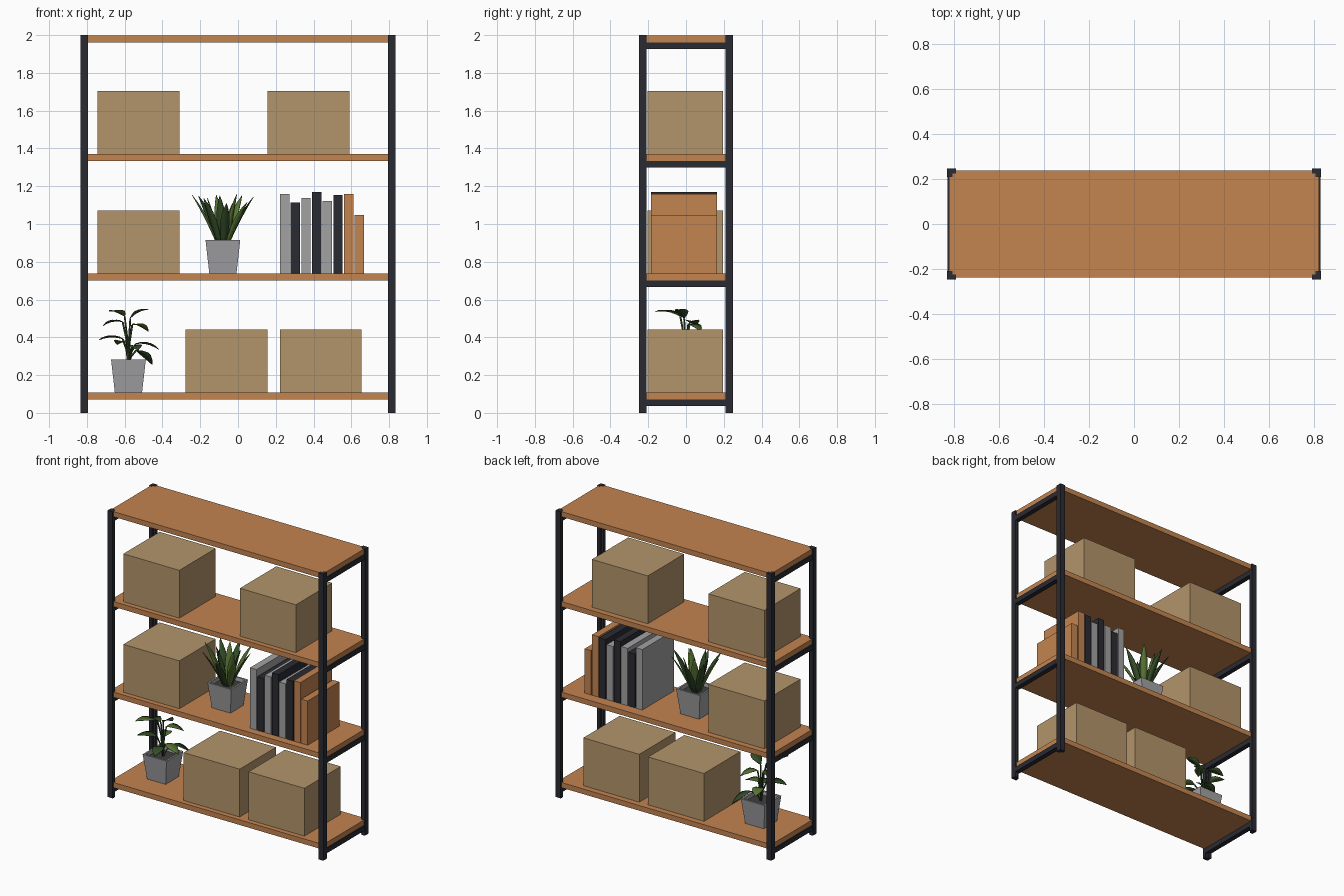
import bpy, bmesh, math, random
from mathutils import Vector

if "Cube" in bpy.data.objects:
    bpy.data.objects.remove(bpy.data.objects["Cube"])

random.seed(4)


def material(name, rgb):
    m = bpy.data.materials.new(name)
    m.diffuse_color = (*rgb, 1)
    m.use_nodes = True
    m.node_tree.nodes["Principled BSDF"].inputs["Base Color"].default_value = m.diffuse_color
    return m


WOOD = material("warm wood", (0.55, 0.23, 0.08))
METAL = material("charcoal metal", (0.023, 0.024, 0.032))
CARD = material("cardboard", (0.45, 0.30, 0.145))
GREY = material("grey", (0.36, 0.36, 0.37))
SOIL = material("dark soil", (0.05, 0.05, 0.05))
GREEN = material("dark green", (0.035, 0.075, 0.022))
LIGHT = material("light green", (0.10, 0.18, 0.035))


def finish(name, bm, mats):
    me = bpy.data.meshes.new(name)
    bm.to_mesh(me)
    bm.free()
    for m in mats:
        me.materials.append(m)
    ob = bpy.data.objects.new(name, me)
    bpy.context.collection.objects.link(ob)
    return ob


def box(name, mat, x0, x1, y0, y1, z0, z1):
    bm = bmesh.new()
    bmesh.ops.create_cube(bm, size=1)
    for v in bm.verts:
        v.co = ((x0 + x1) / 2 + v.co.x * (x1 - x0),
                (y0 + y1) / 2 + v.co.y * (y1 - y0),
                (z0 + z1) / 2 + v.co.z * (z1 - z0))
    return finish(name, bm, [mat])


# Angle-iron corner posts
def post(sx, sy):
    X, Y, w, t = 0.833, 0.248, 0.039, 0.024
    prof = [(X, Y), (X - w, Y), (X - w, Y - t), (X - t, Y - t), (X - t, Y - w), (X, Y - w)]
    bm = bmesh.new()
    f = bm.faces.new([bm.verts.new((sx * x, sy * y, 0)) for x, y in prof])
    r = bmesh.ops.extrude_face_region(bm, geom=[f])
    bmesh.ops.translate(bm, vec=(0, 0, 2),
                        verts=[v for v in r["geom"] if isinstance(v, bmesh.types.BMVert)])
    bmesh.ops.recalc_face_normals(bm, faces=bm.faces)
    finish("corner_post", bm, [METAL])


for sx in (-1, 1):
    for sy in (-1, 1):
        post(sx, sy)

# Shelves with a cross rail under each end
TOPS = (0.107, 0.738, 1.37, 1.998)
for z in TOPS:
    box("shelf", WOOD, -0.825, 0.825, -0.238, 0.238, z - 0.036, z)
    for s in (-1, 1):
        a, b = sorted((s * 0.797, s * 0.831))
        box("end_rail", METAL, a, b, -0.225, 0.225, z - 0.071, z - 0.036)

# Cardboard boxes
for x, z in ((-0.527, TOPS[2]), (0.373, TOPS[2]), (-0.527, TOPS[1]),
             (-0.061, TOPS[0]), (0.439, TOPS[0])):
    box("storage_box", CARD, x - 0.216, x + 0.216, -0.203, 0.197, z, z + 0.334)

# Row of books
BOOKS = ((1.16, GREY), (1.113, METAL), (1.138, GREY), (1.17, METAL),
         (1.121, GREY), (1.154, METAL), (1.16, WOOD), (1.047, WOOD))
for i, (top, mat) in enumerate(BOOKS):
    x = 0.222 + i * 0.0565
    box("book", mat, x, x + 0.05, -0.185, 0.165, TOPS[1], top)


# Tapered square pot with a sunken soil surface
def pot(name, x, y, z, h):
    bm = bmesh.new()
    rings = []
    for r, zz in ((0.072, 0), (0.092, h), (0.08, h), (0.077, h - 0.025)):
        rings.append([bm.verts.new((x + sx * r, y + sy * r, z + zz))
                      for sx, sy in ((-1, -1), (1, -1), (1, 1), (-1, 1))])
    for a, b in zip(rings, rings[1:]):
        for i in range(4):
            j = (i + 1) % 4
            bm.faces.new((a[i], a[j], b[j], b[i]))
    bm.faces.new(rings[0][::-1])
    bm.faces.new(rings[-1]).material_index = 1
    finish(name, bm, [GREY, SOIL])


# Leaf: a creased strip along a bent path, widths given by a profile
def leaf(name, mat, base, tip, bend, width, profile, crease):
    base, tip = Vector(base), Vector(tip)
    d = tip - base
    side = Vector((-d.y, d.x, 0)).normalized()
    up = d.cross(side).normalized()
    if up.z < 0:
        up = -up
    bm = bmesh.new()
    rows = []
    n = len(profile) - 1
    for i, p in enumerate(profile):
        t = i / n
        c = base + d * t + Vector((0, 0, bend * 4 * t * (1 - t)))
        w = side * width / 2 * p
        lift = up * crease * p
        rows.append([bm.verts.new(q) for q in (c - w + lift, c, c + w + lift)])
    for a, b in zip(rows, rows[1:]):
        for k in (0, 1):
            bm.faces.new((a[k], a[k + 1], b[k + 1], b[k]))
    ob = finish(name, bm, [mat])
    for f in ob.data.polygons:
        f.use_smooth = True
    s = ob.modifiers.new("thickness", "SOLIDIFY")
    s.thickness = 0.003


# Upright spiky plant on the middle shelf
PX, PY = -0.08, 0.0
pot("upright_plant_pot", PX, PY, TOPS[1], 0.178)
BLADE = (0.5, 0.75, 0.95, 1, 0.85, 0.5, 0.03)
for ring, (count, reach, top) in enumerate(((8, 0.165, 1.155), (5, 0.085, 1.165))):
    for i in range(count):
        a = 2 * math.pi * (i + 0.5 * ring) / count + 0.12
        ca, sa = math.cos(a), math.sin(a)
        h = top - random.uniform(0, 0.05)
        leaf("blade_leaf", LIGHT if i % 3 == 1 else GREEN,
             (PX + ca * 0.03, PY + sa * 0.03, 0.885),
             (PX + ca * reach, PY + sa * reach, h), 0.012, 0.05, BLADE, 0.008)

# Broad-leaved plant on the bottom shelf
QX, QY = -0.58, 0.0
pot("leafy_plant_pot", QX, QY, TOPS[0], 0.175)
OVAL = (0.06, 0.65, 1, 0.95, 0.6, 0.03)
LEAVES = (((-0.57, -0.01, 0.50), (-0.475, -0.04, 0.545)),
          ((-0.60, -0.03, 0.51), (-0.68, -0.16, 0.535)),
          ((-0.61, 0.02, 0.48), (-0.715, 0.05, 0.46)),
          ((-0.56, 0.01, 0.465), (-0.475, 0.08, 0.43)),
          ((-0.61, -0.02, 0.39), (-0.735, -0.06, 0.385)),
          ((-0.54, -0.03, 0.365), (-0.42, -0.06, 0.335)),
          ((-0.54, 0.05, 0.33), (-0.455, 0.14, 0.255)),
          ((-0.60, 0.04, 0.37), (-0.64, 0.15, 0.36)),
          ((-0.56, -0.05, 0.35), (-0.53, -0.16, 0.33)))
for i, (b, t) in enumerate(LEAVES):
    leaf("oval_leaf", LIGHT if i % 2 else GREEN, b, t, 0.012, 0.072, OVAL, 0.007)
    # Stem from the soil to the leaf base
    cu = bpy.data.curves.new("leaf_stem", "CURVE")
    cu.dimensions = "3D"
    cu.bevel_depth = 0.005
    cu.bevel_resolution = 1
    sp = cu.splines.new("POLY")
    sp.points.add(2)
    mid = (QX + (b[0] - QX) * 0.35, b[1] * 0.35, 0.25 + (b[2] - 0.25) * 0.6)
    for p, co in zip(sp.points, ((QX, QY, 0.25), mid, b)):
        p.co = (*co, 1)
    cu.materials.append(GREEN)
    bpy.context.collection.objects.link(bpy.data.objects.new("leaf_stem", cu))
